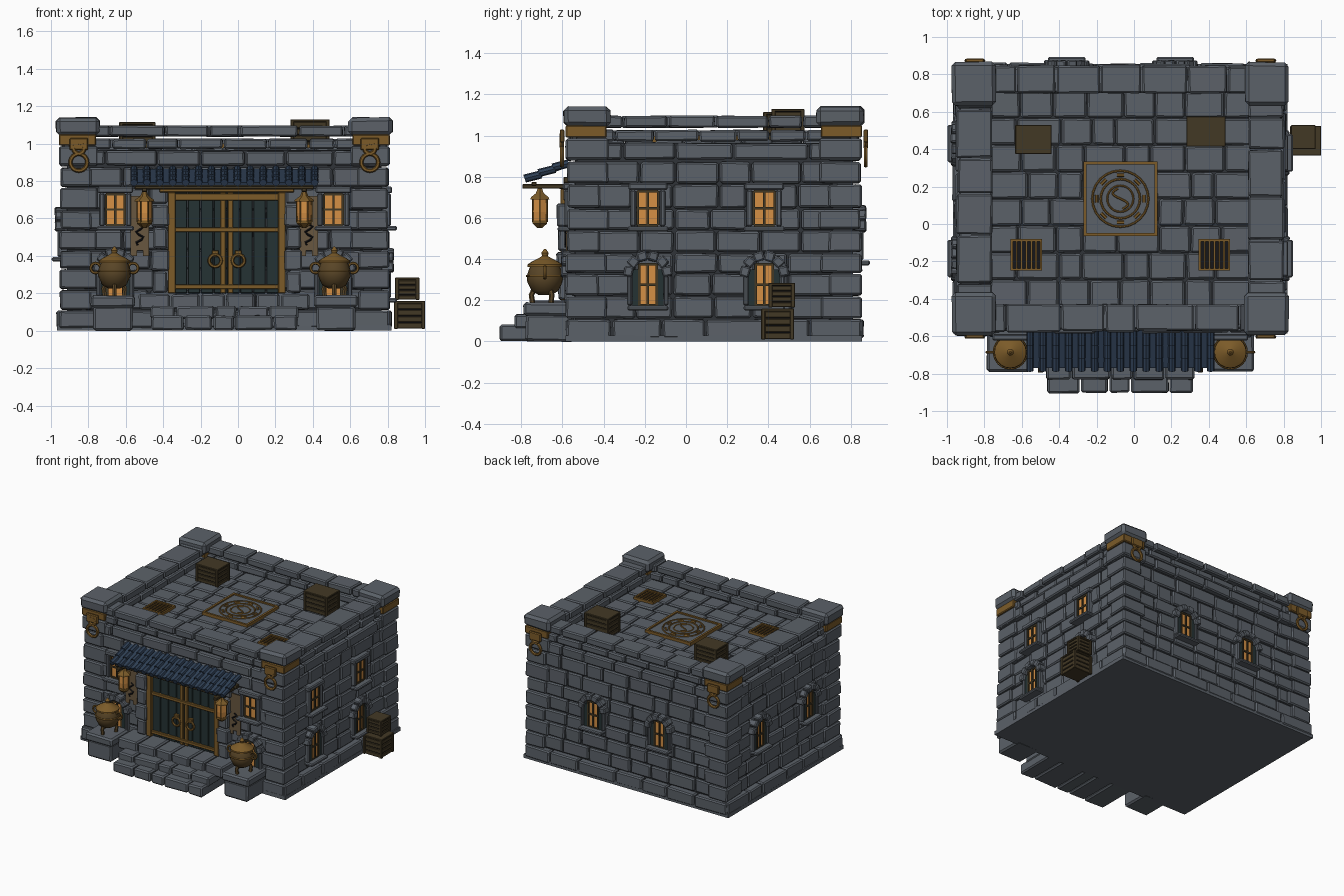
import bpy, bmesh, math, random
from math import pi, sin, cos
from mathutils import Matrix, Vector

random.seed(4)
if "Cube" in bpy.data.objects:
    bpy.data.objects.remove(bpy.data.objects["Cube"])

COLOURS = {
    "stone": (0.105, 0.12, 0.14), "mortar": (0.03, 0.034, 0.04), "brass": (0.2, 0.105, 0.022),
    "bronze": (0.1, 0.06, 0.02), "wood": (0.055, 0.04, 0.018), "glow": (0.66, 0.28, 0.06),
    "teal": (0.018, 0.032, 0.034), "navy": (0.028, 0.05, 0.09), "parchment": (0.14, 0.095, 0.05),
    "ink": (0.008, 0.008, 0.01)}
MATS = {}
for key, rgb in COLOURS.items():
    mat = bpy.data.materials.new(key)
    mat.use_nodes = True
    mat.diffuse_color = (*rgb, 1)
    mat.node_tree.nodes["Principled BSDF"].inputs["Base Color"].default_value = (*rgb, 1)
    MATS[key] = mat

parts = {}          # part name -> (bmesh, material, bevel, smooth)


def part(name, mat="stone", bevel=0.0, smooth=False):
    parts[name] = (bmesh.new(), mat, bevel, smooth)


def side(k):
    """Wall frame: x runs along wall k, -y points outwards (0 front, 1 left, 2 back, 3 right)."""
    return Matrix.Translation((-0.073, 0.135, 0)) @ Matrix.Rotation(k * pi / 2, 4, 'Z')


F = side(0)


def box(name, u0, u1, o0, o1, z0, z1, m=F, jitter=0.0):
    c = Vector((u0 + u1, -o0 - o1, z0 + z1)) / 2
    size = (u1 - u0, o1 - o0, z1 - z0, 1)
    out = bmesh.ops.create_cube(parts[name][0], size=1, matrix=m @ Matrix.Translation(c) @ Matrix.Diagonal(size))
    for v in out["verts"]:
        v.co += Vector(random.uniform(-jitter, jitter) for _ in range(3))


def skin(bm, rings, closed):
    rows = [[bm.verts.new(p) for p in ring] for ring in rings]
    n = len(rows[0])
    pairs = list(zip(rows, rows[1:])) + ([(rows[-1], rows[0])] if closed else [])
    for a, b in pairs:
        for i in range(n):
            bm.faces.new((a[i], a[(i + 1) % n], b[(i + 1) % n], b[i]))
    if not closed:
        bm.faces.new(rows[0])
        bm.faces.new(rows[-1])


def tube(name, pts, r, ref, m=F, closed=False, n=6):
    pts = [Vector((u, -o, z)) for u, o, z in pts]
    ref, rings, k = Vector(ref), [], len(pts)
    for i, p in enumerate(pts):
        a, b = (pts[i - 1], pts[(i + 1) % k]) if closed else (pts[max(i - 1, 0)], pts[min(i + 1, k - 1)])
        s = (b - a).normalized().cross(ref).normalized()
        rings.append([m @ (p + r * (cos(t) * s + sin(t) * ref)) for t in [2 * pi * j / n for j in range(n)]])
    skin(parts[name][0], rings, closed)


def ring(name, u, o, z, R, r, flat=False, m=F):
    angles = [2 * pi * i / 24 for i in range(24)]
    if flat:
        tube(name, [(u + R * cos(t), o + R * sin(t), z) for t in angles], r, (0, 0, 1), m, True)
    else:
        tube(name, [(u + R * cos(t), o, z + R * sin(t)) for t in angles], r, (0, 1, 0), m, True)


def lathe(name, u, o, profile, n=20, m=F):
    skin(parts[name][0], [[m @ Vector((u + r * cos(2 * pi * j / n), -o + r * sin(2 * pi * j / n), z))
                           for j in range(n)] for r, z in profile], False)


def course(name, u0, u1, o0, o1, z0, z1, m=F, length=0.2, proud=0.012):
    """One row of loosely cut stones."""
    n = max(1, round((u1 - u0) / length))
    cuts = [u0] + [u0 + (u1 - u0) * (i + random.uniform(-0.2, 0.2)) / n for i in range(1, n)] + [u1]
    for a, b in zip(cuts, cuts[1:]):
        box(name, a + .004, b - .004, o0, o1 + random.uniform(0, proud), z0 + .004, z1 - .004, m, 0.003)


# ---- building shell: base, core, walls, corners, parapet ----
part("base_slab")
part("wall_core", "mortar")
for name in ("plinth_stones", "wall_stones", "corner_stones", "parapet_stones", "roof_tiles"):
    part(name, "stone", 0.009)
part("corner_caps", "stone", 0.02)
part("corner_brackets", "brass", 0.006)
part("hanging_rings", "brass", 0, True)
box("base_slab", -.895, .895, -.72, .72, 0, .03)
box("wall_core", -.84, .84, -.675, .675, .02, .965)
ROWS = [.11, .22, .33, .43, .54, .645, .765, .875]
HALF = [(.855, .69), (.69, .855)]      # half length along the wall, distance out
for k in range(4):
    m, (hu, out) = side(k), HALF[k % 2]
    course("plinth_stones", -hu - .03, hu + .03, out - .1, out + .03, .012, .11, m, .24)
    for z0, z1 in zip(ROWS, ROWS[1:]):
        course("wall_stones", -hu + .1, hu - .1, out - .06, out, z0, z1, m)
    course("wall_stones", -hu, hu, out - .06, out + .018, .88, .965, m, .26)
    thick = .125 if k % 2 == 0 else .17
    course("parapet_stones", -hu + .02, hu - .02, out - thick, out + .004, .968, 1.03, m, .2)
    course("parapet_stones", -hu + .02, hu - .02, out - thick, out + .012, 1.035, 1.1, m, .24)
CORNERS = [(sx, sy) for sx in (-1, 1) for sy in (-1, 1)]


def corner(name, sx, sy, ox, oy, wx, wy, z0, z1, jitter=0.0):
    u, o = sorted((sx * ox, sx * (ox - wx))), sorted((sy * oy, sy * (oy - wy)))
    box(name, *u, *o, z0, z1, F, jitter)


for sx, sy in CORNERS:
    for i, (z0, z1) in enumerate(zip(ROWS, ROWS[1:] + [.985])):
        a, b = (.2, .16) if i % 2 else (.165, .2)
        grow = random.uniform(0, .012)
        corner("corner_stones", sx, sy, .872 + grow, .708 + grow, a, b, z0 + .004, z1 - .004, .003)
    corner("corner_stones", sx, sy, .885, .72, .21, .21, .885, .985)
    corner("corner_brackets", sx, sy, .885, .72, .2, .2, .99, 1.05)
    corner("corner_caps", sx, sy, .9, .73, .235, .23, 1.045, 1.14, .004)
    # brass plate, boss and ring under each cap
    u, o = sx * .778, sy * .738
    box("corner_brackets", u - .05, u + .05, o - .012, o + .01, .965, 1.03)
    ring("hanging_rings", u, o, .975, .028, .012)
    ring("hanging_rings", u, o, .9, .045, .011)

# ---- roof floor, emblem and grates ----
for i in range(8):
    o = -.575 + i * .144
    course("roof_tiles", -.7, .7, o + .003, o + .141, .94, .982, F, .185, 0)
part("emblem_plate", "stone")
part("emblem_inlay", "brass", 0, True)
part("roof_grate_bars", "brass")
part("roof_grate_wells", "ink")
box("emblem_plate", -.195, .195, -.195, .195, .96, .99)


def square_frame(name, u, o, h, w, z0, z1):
    for s in (-1, 1):
        box(name, *sorted((u + s * h, u + s * (h - w))), o - h, o + h, z0, z1)
        box(name, u - h, u + h, *sorted((o + s * h, o + s * (h - w))), z0, z1)


square_frame("roof_grate_bars", 0, 0, .198, .016, .975, 1.0)
for R in (.15, .105):
    ring("emblem_inlay", 0, 0, .99, R, .006, True)
for i in range(8):
    t = i * pi / 4
    tube("emblem_inlay", [(R * cos(t + d), R * sin(t + d), .99) for R, d in ((.128, -.15), (.128, .15))], .009, (0, 0, 1))
ring("emblem_inlay", 0, 0, .99, .07, .005, True)
curl = [(-.032 * sin(2 * pi * i / 16) - .012 * cos(pi * i / 16), -.055 + .11 * i / 16, .99) for i in range(17)]
tube("emblem_inlay", curl, .006, (0, 0, 1))
for u in (-.502, .503):
    box("roof_grate_wells", u - .08, u + .08, .22, .38, .96, .986)
    square_frame("roof_grate_bars", u, .3, .084, .012, .97, .997)
    for i in range(5):
        x = u - .052 + .026 * i
        box("roof_grate_bars", x - .005, x + .005, .22, .38, .98, .995)

# ---- windows ----
part("window_glass", "glow")
part("window_bars", "wood")
part("window_shutters", "teal")
part("window_trim", "stone", 0.007)


def window(k, u, z, arched):
    m, w = side(k), HALF[k % 2][1]
    m = m @ Matrix.Translation((u, -w, z))
    gw, g0, g1 = (.042, .025, .225) if arched else (.05, .03, .195)
    box("window_glass", -gw, gw, -.02, .017, g0, g1, m)
    for x in (-gw, 0, gw):
        box("window_bars", x - .006, x + .006, 0, .026, g0, g1, m)
    for f in (0, .5, 1):
        zz = g0 + (g1 - g0) * f
        box("window_bars", -gw, gw, 0, .025, zz - .006, zz + .006, m)
    box("window_trim", -.1, .1, -.02, .068, 0, .024, m)
    for s in (-1, 1):
        if arched:
            box("window_shutters", *sorted((s * .046, s * .076)), -.02, .024, .024, .2, m)
            box("window_trim", *sorted((s * .077, s * .1)), -.02, .036, .024, .17, m)
        else:
            box("window_trim", *sorted((s * .058, s * .085)), -.02, .036, .024, .2, m)
    if arched:
        for i in range(6):
            t = math.radians(-78 + i * 31.2)
            mm = m @ Matrix.Translation((0, 0, .17)) @ Matrix.Rotation(t, 4, 'Y')
            box("window_trim", -.025, .025, -.02, .05, .073, .12, mm, .003)
    else:
        box("window_trim", -.095, .095, -.02, .042, .2, .235, m)


for u in (-.583, .583):
    window(0, u, .535, False)
    window(0, u, .15, True)
for u in (-.32, .245):
    window(1, u, .535, False)
    window(1, u, .15, True)
for k, us in ((2, (-.293, .287)), (3, (-.295, .32))):
    for u in us:
        window(k, u, .37, True)

# ---- entrance: door, pillars, steps ----
D = F @ Matrix.Translation((.013, 0, 0))
part("door_planks", "teal", 0.003)
part("door_fittings", "brass", 0.003)
part("door_rings", "brass", 0, True)
part("door_pillars", "stone", 0.009)
part("entrance_steps", "stone", 0.01)
for i in range(8):
    u = -.28 + i * .07
    box("door_planks", u + .002, u + .068, .68, .718, .2, .74, D)
for s in (-1, 1):
    box("door_fittings", *sorted((s * .275, s * .315)), .68, .745, .2, .74, D)
    box("door_fittings", *sorted((s * .006, s * .034)), .7, .728, .2, .74, D)
    ring("door_rings", s * .062, .735, .375, .032, .009, False, D)
    box("door_fittings", s * .062 - .018, s * .062 + .018, .7, .738, .395, .43, D)
    for i in range(4):
        z, grow = .2 + i * .118, .008 * (i % 2)
        box("door_pillars", *sorted((s * (.318 - grow), s * (.395 + grow))), .66, .755 + grow, z + .003, z + .115, D, .003)
    box("door_pillars", *sorted((s * .318, s * .41)), .66, .73, .68, .78, D)
for z, h in ((.235, .012), (.54, .012), (.715, .018)):
    box("door_fittings", -.31, .31, .7, .735, z - h, z + h, D)
box("door_fittings", -.36, .36, .68, .75, .74, .765, D)
for half, out, z0, z1 in ((.395, 1.035, 0, .085), (.4, .965, .06, .135), (.46, .88, .11, .2)):
    course("entrance_steps", -half, half, .66, out, z0, z1, F, .165, .004)

# ---- awning ----
part("awning_tiles", "navy", 0, True)
part("awning_deck", "navy")
part("awning_beams", "wood", 0.004)
A = F @ Matrix.Translation((0, -.81, .822)) @ Matrix.Rotation(math.radians(20), 4, 'X')
box("awning_deck", -.485, .485, -.115, .1, -.012, .004, A)
for i in range(15):
    u = -.483 + i * .069
    for j in range(3):
        o = -.115 + j * .074
        tube("awning_tiles", [(u, o, .004 - .002 * j), (u, o + .08, .012 - .002 * j)], .02, (0, 0, 1), A, n=8)
box("awning_beams", -.48, .48, .86, .885, .755, .775)
box("awning_beams", -.48, .48, .7, .73, .77, .8)

# ---- lanterns and banners ----
part("lantern_light", "glow")
part("lantern_metal", "brass")
part("banners", "parchment")
part("banner_marks", "ink")
for s in (-1, 1):
    u, o = s * .427, .845
    box("awning_beams", u - .014, u + .014, .68, .93, .742, .764)
    lathe("lantern_light", u, o, [(.034, .585), (.04, .63), (.038, .69)], 6)
    lathe("lantern_metal", u, o, [(.054, .69), (.05, .7), (.022, .72), (.01, .75)], 6)
    lathe("lantern_metal", u, o, [(.012, .55), (.04, .572), (.04, .588)], 6)
    for j in range(6):
        c, d = u + .04 * cos(j * pi / 3), o + .04 * sin(j * pi / 3)
        tube("lantern_metal", [(c, d, .58), (c, d, .695)], .004, (1, 0, 0), n=4)
    b = s * .452
    box("banners", b - .05, b + .05, .71, .718, .43, .72)
    for d in (-.033, .033):
        box("banners", b + d - .017, b + d + .017, .71, .718, .4, .43)
    mark = [(b + .02 * sin(i * 1.5), .72, .57 - i * .014) for i in range(9)]
    tube("banner_marks", mark, .006, (0, 1, 0), n=4)

# ---- cauldrons on pedestals ----
part("pedestals", "stone", 0.012)
part("cauldron_bodies", "bronze", 0, True)
part("cauldron_lids", "brass", 0, True)
for s in (-1, 1):
    u, o = s * .588, .82
    p = s * .597
    box("pedestals", p - .105, p + .105, .68, .915, 0, .13, F, .003)
    box("pedestals", p - .117, p + .117, .68, .925, .125, .188, F, .003)
    lathe("cauldron_bodies", u, o, [(.03, .225), (.065, .245), (.086, .29), (.088, .32), (.076, .355), (.07, .365)])
    lathe("cauldron_lids", u, o, [(.085, .362), (.085, .374), (.06, .39), (.03, .405), (.014, .415),
                                  (.018, .43), (.004, .45)])
    ring("cauldron_lids", u, o, .318, .088, .006, True)
    for t in (pi / 2, pi * 7 / 6, pi * 11 / 6):
        x, y = cos(t), sin(t)
        tube("cauldron_bodies", [(u + .05 * x, o + .05 * y, .26), (u + .066 * x, o + .066 * y, .225),
                                 (u + .06 * x, o + .06 * y, .187)], .013, (-y, -x, 0))
    for t in (-1, 1):
        ring("cauldron_lids", u + t * .1, o, .335, .026, .008)

# ---- crates: two stacked outside, two on the roof ----
part("crate_cores", "ink")
part("crate_boards", "wood", 0.003)


def crate(x0, x1, y0, y1, z0, z1):
    W = Matrix.Identity(4)
    box("crate_cores", x0 + .012, x1 - .012, -y1 + .012, -y0 - .012, z0 + .004, z1 - .012, W)
    h = (z1 - z0 - .012) / 4
    for i in range(4):
        box("crate_boards", x0 + .005, x1 - .005, -y1 + .005, -y0 - .005, z0 + i * h + .002, z0 + (i + 1) * h - .003, W)
    box("crate_boards", x0, x1, -y1, -y0, z1 - .014, z1, W)
    for x in (x0, x1 - .02):
        for y in (y0, y1 - .02):
            box("crate_boards", x, x + .02, -y - .02, -y, z0, z1, W)


crate(.835, 1.0, .365, .525, .01, .16)
crate(.84, .97, .4, .53, .165, .285)
crate(.28, .49, .415, .575, .975, 1.13)
crate(-.635, -.44, .375, .53, .975, 1.115)

# ---- turn every part into an object ----
for name, (bm, mat, bevel, smooth) in parts.items():
    bmesh.ops.recalc_face_normals(bm, faces=bm.faces)
    me = bpy.data.meshes.new(name)
    bm.to_mesh(me)
    bm.free()
    me.materials.append(MATS[mat])
    ob = bpy.data.objects.new(name, me)
    bpy.context.collection.objects.link(ob)
    if smooth:
        me.polygons.foreach_set("use_smooth", [True] * len(me.polygons))
        me.set_sharp_from_angle(angle=math.radians(40))
    if bevel:
        mod = ob.modifiers.new("worn_edges", 'BEVEL')
        mod.width, mod.segments, mod.limit_method = bevel, 1, 'ANGLE'
